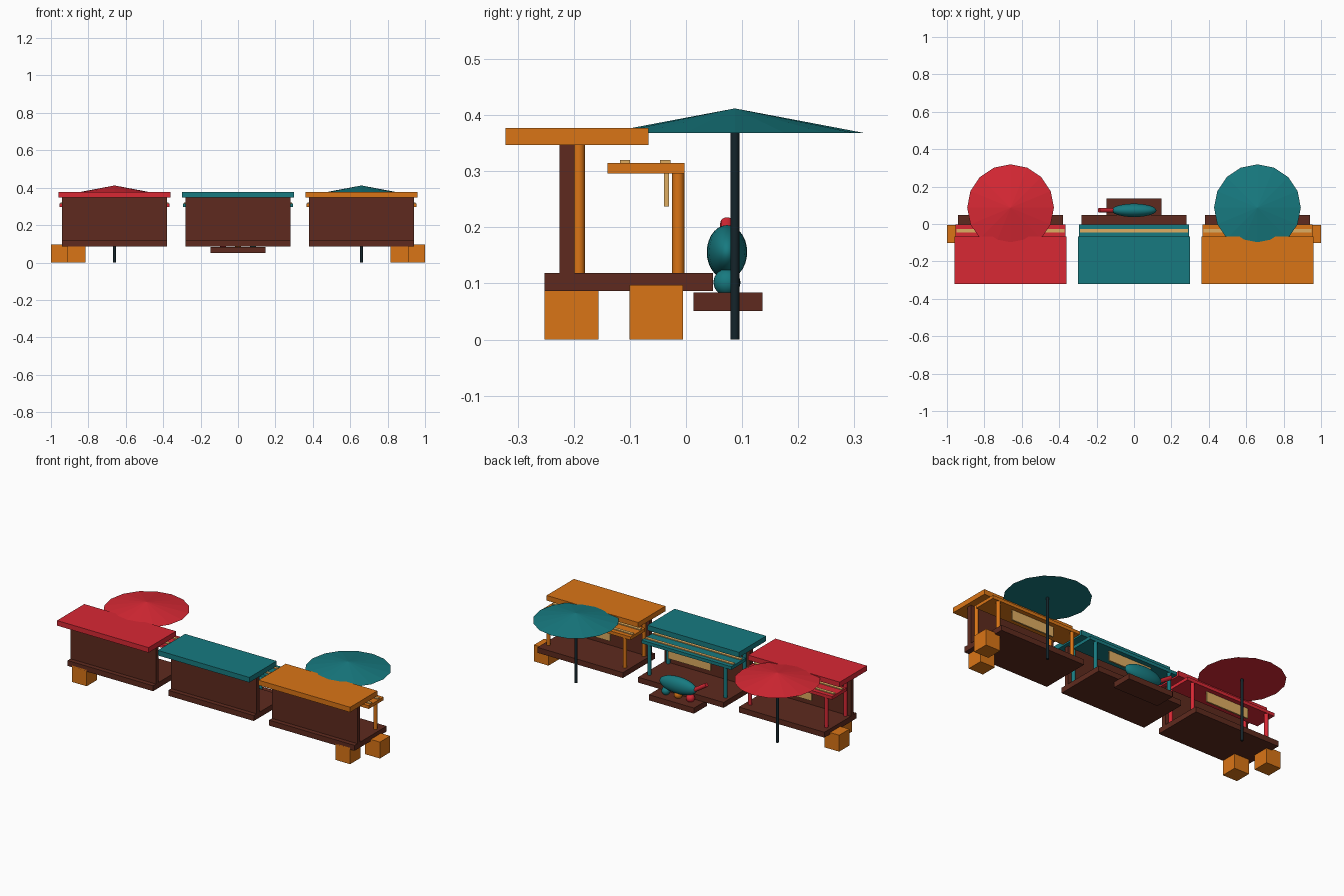
import bpy
from math import radians
from mathutils import Vector

if "Cube" in bpy.data.objects:
    bpy.data.objects.remove(bpy.data.objects["Cube"])


def material(name, hexcode):
    rgb = [int(hexcode[i:i + 2], 16) / 255 for i in (0, 2, 4)]
    m = bpy.data.materials.new(name)
    m.diffuse_color = [((c + 0.055) / 1.055) ** 2.4 for c in rgb] + [1]
    m.use_nodes = True
    m.node_tree.nodes["Principled BSDF"].inputs["Base Color"].default_value = m.diffuse_color
    return m


RED = material("red", "D82834")
TEAL = material("teal", "177A80")
ORANGE = material("orange", "DA7516")
BROWN = material("brown", "5E2A1E")
TAN = material("tan", "DFAE62")
DARK = material("dark", "14242A")


def finish(name, mat, smooth=False):
    ob = bpy.context.object
    ob.name = name
    ob.data.materials.append(mat)
    if smooth:
        bpy.ops.object.shade_smooth_by_angle(angle=radians(40))
    return ob


def box(name, mat, x, y, z):
    """Box from (min, max) ranges."""
    bpy.ops.mesh.primitive_cube_add(size=1, location=[sum(r) / 2 for r in (x, y, z)])
    ob = finish(name, mat)
    ob.scale = [r[1] - r[0] for r in (x, y, z)]
    return ob


def rod(name, mat, a, b, r):
    """Cylinder between two points."""
    a, b = Vector(a), Vector(b)
    bpy.ops.mesh.primitive_cylinder_add(vertices=12, radius=r, depth=(b - a).length, location=(a + b) / 2)
    ob = finish(name, mat, True)
    ob.rotation_euler = (b - a).to_track_quat('Z', 'Y').to_euler()
    return ob


def ball(name, mat, loc, scale):
    bpy.ops.mesh.primitive_uv_sphere_add(segments=24, ring_count=14, radius=1, location=loc)
    ob = finish(name, mat, True)
    ob.scale = scale
    return ob


# three market stalls
for cx, mat in ((-0.66, RED), (0, TEAL), (0.66, ORANGE)):
    def span(h):
        return (cx - h, cx + h)
    box("stall_floor", BROWN, span(0.28), (-0.252, 0.048), (0.087, 0.119))
    box("back_wall", BROWN, span(0.28), (-0.225, -0.199), (0.119, 0.347))
    box("roof", mat, span(0.30), (-0.322, -0.067), (0.347, 0.377))
    box("awning", mat, span(0.295), (-0.14, -0.003), (0.296, 0.315))
    for y in (-0.109, -0.037):
        box("awning_slat", TAN, span(0.288), (y - 0.009, y + 0.009), (0.313, 0.320))
    box("hanging_panel", TAN, span(0.14), (-0.039, -0.030), (0.237, 0.297))
    for s in (-1, 1):
        x = cx + s * 0.25
        rod("rear_post", mat, (x, -0.191, 0.119), (x, -0.191, 0.347), 0.011)
        rod("front_post", mat, (x, -0.014, 0.119), (x, -0.014, 0.297), 0.011)

# crates and umbrellas at both ends
for s, mat in ((-1, RED), (1, TEAL)):
    for x, y in ((0.8625, -0.204), (0.952, -0.053)):
        box("crate", ORANGE, (s * x - 0.048, s * x + 0.048), (y - 0.048, y + 0.048), (0, 0.097))
    rod("umbrella_pole", DARK, (s * 0.66, 0.087, 0), (s * 0.66, 0.087, 0.37), 0.008)
    bpy.ops.mesh.primitive_cone_add(vertices=16, radius1=0.232, radius2=0, depth=0.044,
                                    location=(s * 0.66, 0.087, 0.390))
    finish("umbrella_canopy", mat)

# display tray with rounded body, spout and three balls
box("display_tray", BROWN, (-0.148, 0.148), (0.013, 0.136), (0.051, 0.084))
ball("display_body", TEAL, (0, 0.073, 0.156), (0.12, 0.036, 0.048))
rod("display_spout", RED, (-0.105, 0.073, 0.155), (-0.187, 0.073, 0.208), 0.012)
for x, mat in ((-0.08, RED), (0, ORANGE), (0.08, TEAL)):
    ball("display_ball", mat, (x, 0.073, 0.102), (0.024, 0.024, 0.024))
